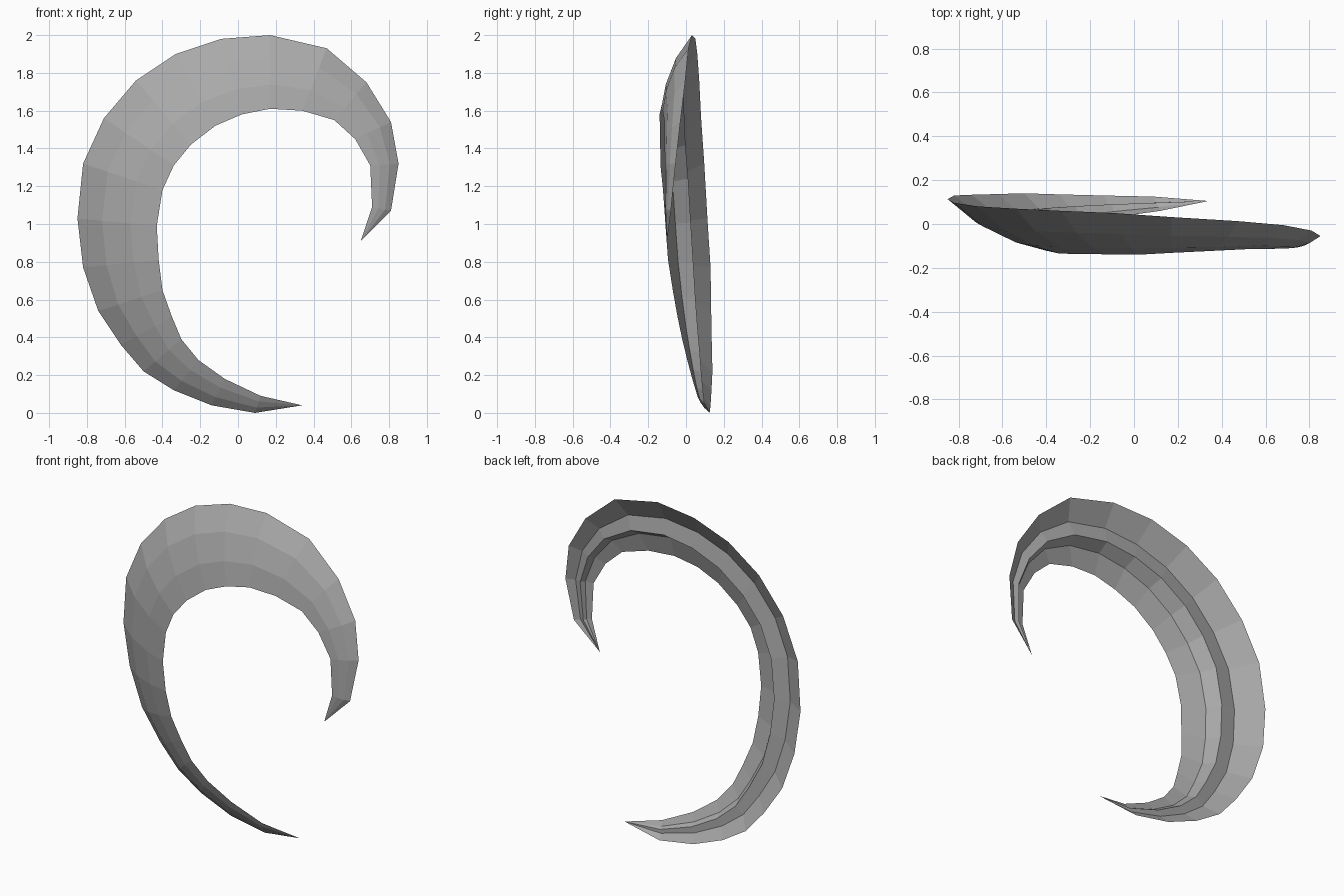
import bpy
import bmesh
from mathutils import Vector

if "Cube" in bpy.data.objects:
    bpy.data.objects.remove(bpy.data.objects["Cube"], do_unlink=True)

# Outer and inner rim of the crescent as (x, z), from lower tip to hooked tip
OUTER = [(.09, 0), (-.14, .04), (-.34, .12), (-.5, .22), (-.62, .36), (-.74, .54), (-.82, .77),
         (-.85, 1.03), (-.82, 1.32), (-.71, 1.56), (-.54, 1.76), (-.33, 1.9), (-.09, 1.98),
         (.17, 2), (.47, 1.93), (.68, 1.75), (.81, 1.54), (.85, 1.32), (.81, 1.07)]
INNER = [(.12, .09), (-.07, .18), (-.21, .28), (-.3, .39), (-.35, .51), (-.4, .65), (-.42, .81),
         (-.43, .99), (-.4, 1.18), (-.34, 1.31), (-.25, 1.42), (-.12, 1.52), (.02, 1.58),
         (.17, 1.61), (.34, 1.6), (.51, 1.55), (.62, 1.45), (.7, 1.31), (.71, 1.09)]

# Depth of each rim at every third station
OUTER_DEPTH = [.125, .14, .13, .08, .05, -.005, -.08]
INNER_DEPTH = [.06, -.02, -.095, -.135, -.14, -.115, -.11]

# Cross-section: (fraction from outer to inner rim, offset in depth per unit of width)
SECTION = [(0, 0), (.31, -.08), (.67, -.07), (1, 0), (.68, -.04), (.57, .08), (.33, -.055)]

LOWER_TIP = Vector((.34, .105, .04))
HOOK_TIP = Vector((.65, -.1, .91))


def depth_at(keys, station):
    """Interpolate a depth between its neighbouring keys."""
    index = min(station // 3, len(keys) - 2)
    blend = station / 3 - index
    return keys[index] * (1 - blend) + keys[index + 1] * blend


def make_material(name, colour):
    material = bpy.data.materials.new(name)
    material.use_nodes = True
    material.diffuse_color = colour
    shader = next(n for n in material.node_tree.nodes if n.type == "BSDF_PRINCIPLED")
    shader.inputs["Base Color"].default_value = colour
    return material


def add_ring(bm, station):
    """Place one ribbed cross-section between the two rims."""
    (outer_x, outer_z), (inner_x, inner_z) = OUTER[station], INNER[station]
    outer = Vector((outer_x, depth_at(OUTER_DEPTH, station), outer_z))
    inner = Vector((inner_x, depth_at(INNER_DEPTH, station), inner_z))
    width = (inner - outer).length
    ring = []
    for fraction, offset in SECTION:
        point = outer.lerp(inner, fraction)
        point.y += offset * width
        ring.append(bm.verts.new(point))
    return ring


def close_tip(bm, ring, tip):
    """Fan the end ring into a sharp point."""
    apex = bm.verts.new(tip)
    for a, b in zip(ring, ring[1:] + ring[:1]):
        bm.faces.new((a, b, apex))


# Curved horn: thin dished shell with a raised rib along its back
bm = bmesh.new()
rings = [add_ring(bm, station) for station in range(len(OUTER))]
for ring, following in zip(rings, rings[1:]):
    for i in range(len(ring)):
        j = (i + 1) % len(ring)
        bm.faces.new((ring[i], ring[j], following[j], following[i]))
close_tip(bm, rings[0], LOWER_TIP)
close_tip(bm, rings[-1], HOOK_TIP)
bmesh.ops.recalc_face_normals(bm, faces=bm.faces)

mesh = bpy.data.meshes.new("curved_horn")
bm.to_mesh(mesh)
bm.free()
mesh.materials.append(make_material("plain_grey", (.4, .4, .4, 1)))
horn = bpy.data.objects.new("curved_horn", mesh)
bpy.context.collection.objects.link(horn)
